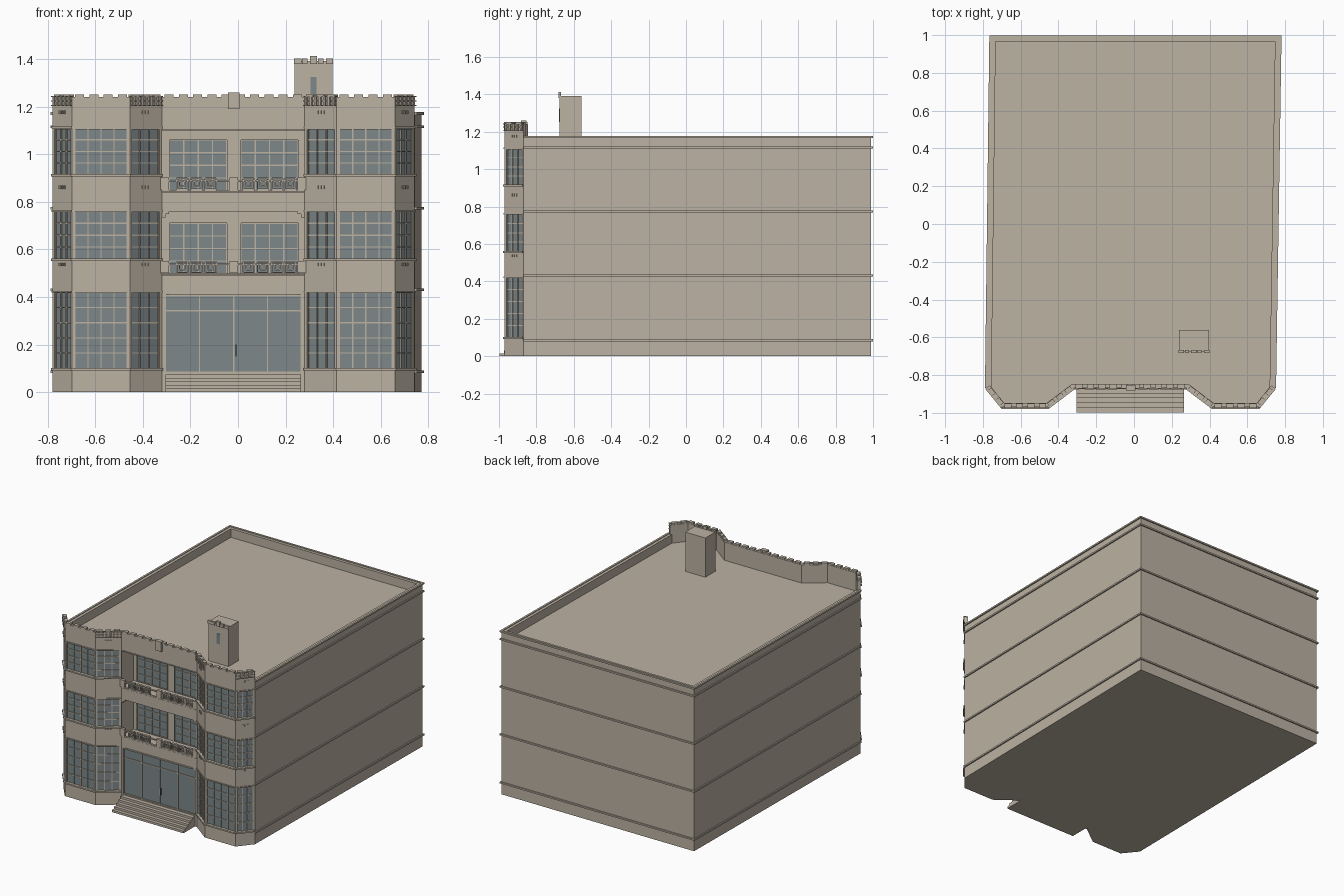
import bpy, bmesh
from mathutils import Vector

if "Cube" in bpy.data.objects:
    bpy.data.objects.remove(bpy.data.objects["Cube"], do_unlink=True)


def material(name, rgb):
    m = bpy.data.materials.new(name)
    m.use_nodes = True
    m.diffuse_color = (*rgb, 1)
    m.node_tree.nodes["Principled BSDF"].inputs["Base Color"].default_value = (*rgb, 1)
    return m


STONE = material("warm stone", (0.50, 0.445, 0.365))
GLASS = material("grey glass", (0.205, 0.242, 0.252))
BRONZE = material("dark bronze", (0.09, 0.075, 0.06))


class Part:
    """One object gathered from upright prisms."""

    def __init__(self, name, mat=STONE):
        self.name, self.mat, self.bm = name, mat, bmesh.new()

    def prism(self, pts, z0, z1):
        low = [self.bm.verts.new((p[0], p[1], z0)) for p in pts]
        top = [self.bm.verts.new((p[0], p[1], z1)) for p in pts]
        self.bm.faces.new(low[::-1])
        self.bm.faces.new(top)
        for i in range(len(pts)):
            j = (i + 1) % len(pts)
            self.bm.faces.new((low[i], low[j], top[j], top[i]))

    def ribbon(self, path, z0, z1, inner, outer):
        self.prism(offset(path, outer) + offset(path, inner)[::-1], z0, z1)

    def box(self, x0, x1, y0, y1, z0, z1):
        self.prism([(x0, y0), (x1, y0), (x1, y1), (x0, y1)], z0, z1)

    def on_wall(self, seg, u0, u1, z0, z1, d0, d1):
        # box on a wall segment: u runs along it, d points out of it
        t = (seg[1] - seg[0]).normalized()
        n = Vector((t.y, -t.x))
        self.prism([seg[0] + t * u + n * d for u, d in
                    ((u0, d1), (u1, d1), (u1, d0), (u0, d0))], z0, z1)

    def finish(self):
        bmesh.ops.recalc_face_normals(self.bm, faces=self.bm.faces)
        me = bpy.data.meshes.new(self.name)
        self.bm.to_mesh(me)
        self.bm.free()
        me.materials.append(self.mat)
        bpy.context.collection.objects.link(bpy.data.objects.new(self.name, me))


def offset(path, d):
    # mitred parallel of an open path, positive is outward
    normals = []
    for a, b in zip(path, path[1:]):
        t = (b - a).normalized()
        normals.append(Vector((t.y, -t.x)))
    out = []
    for i, p in enumerate(path):
        a, b = normals[max(i - 1, 0)], normals[min(i, len(normals) - 1)]
        out.append(p + (a + b) * (d / (1 + a.dot(b))))
    return out


def vecs(*pts):
    return [Vector(p) for p in pts]


# Plan of the building
FRONT, BAY, LOGGIA = -0.868, -0.97, -0.73
left_bay = vecs((-0.78, FRONT), (-0.697, BAY), (-0.455, BAY), (-0.32, FRONT))
right_bay = vecs((0.28, FRONT), (0.415, BAY), (0.66, BAY), (0.743, FRONT))
facade = left_bay + right_bay
sides = vecs((0.743, FRONT), (0.772, 0.99), (-0.757, 0.99), (-0.78, FRONT))
centre = [left_bay[3], right_bay[0]]
loggia = vecs((-0.32, LOGGIA), (0.28, LOGGIA))
bay_segs = [seg for bay in (left_bay, right_bay) for seg in zip(bay, bay[1:])]
SKIN = 0.015
FLOORS = [(0.10, 0.42, 5), (0.56, 0.76, 4), (0.915, 1.11, 4)]
BALCONIES = [0.49, 0.84]

# Core, set back at the two loggias
core = Part("building_core")
flush = offset(left_bay, -SKIN) + offset(right_bay, -SKIN) + sides
recessed = offset(left_bay, -SKIN) + loggia + offset(right_bay, -SKIN) + sides
for z0, z1, plan in ((0, 0.49, flush), (0.49, 0.76, recessed), (0.76, 0.84, flush),
                     (0.84, 1.10, recessed), (1.10, 1.11, flush)):
    core.prism(plan, z0, z1)
core.finish()

# Stone skin: spandrel bands on the bays and across the centre
skin = Part("facade_walls")
for bay in (left_bay, right_bay):
    for z0, z1 in ((0, 0.10), (0.42, 0.56), (0.76, 0.915)):
        skin.ribbon(bay, z0, z1, -SKIN, 0)
for z0, z1 in ((0, 0.08), (0.41, 0.49), (0.76, 0.84)):
    skin.ribbon(centre, z0, z1, -SKIN, 0)
for side in (0, 1):  # stepped corners of the lower loggia
    for w, drop in ((0.03, 0.012), (0.015, 0.025)):
        u = 0.6 - w if side else 0
        skin.on_wall(centre, u, u + w, 0.76 - drop, 0.76, -SKIN, 0)
skin.finish()

# Parapets
parapet = Part("front_parapet")
parapet.ribbon(facade, 1.105, 1.24, -0.022, 0)
for seg in zip(facade, facade[1:]):
    length = (seg[1] - seg[0]).length
    count = max(2, round(length / 0.06))
    for i in range(count):
        u = (i + 0.5) * length / count
        parapet.on_wall(seg, u - 0.019, u + 0.019, 1.24, 1.252, -0.02, 0.004)
parapet.finish()
rim = Part("roof_parapet")
rim.ribbon(sides, 1.10, 1.172, -0.025, 0)
rim.finish()

# String courses around the sides and back
course = Part("string_courses")
for z in (0.08, 0.425, 0.768, 1.11, 1.166):
    course.ribbon(sides, z, z + 0.011, -0.005, 0.009)
course.finish()

# Sills and lintels on the bays
sills = Part("bay_sills")
for bay in (left_bay, right_bay):
    for z0, z1, rows in FLOORS:
        sills.ribbon(bay, z0 - 0.008, z0 + 0.002, -SKIN, 0.009)
        sills.ribbon(bay, z1 - 0.002, z1 + 0.006, -SKIN, 0.005)
sills.ribbon(centre, 1.105, 1.112, -SKIN, 0.004)
sills.finish()

# Windows
panes = Part("window_panes", GLASS)
bars = Part("window_bars")


def window(seg, u0, u1, z0, z1, cols, rows, d, bar=0.005):
    panes.on_wall(seg, u0, u1, z0, z1, d, d + 0.004)
    for i in range(cols + 1):
        u = u0 + (u1 - u0) * i / cols
        bars.on_wall(seg, u - bar / 2, u + bar / 2, z0, z1, d, d + 0.01)
    for j in range(rows + 1):
        z = z0 + (z1 - z0) * j / rows
        bars.on_wall(seg, u0, u1, z - bar / 2, z + bar / 2, d, d + 0.009)


piers = Part("bay_piers")
for k, seg in enumerate(bay_segs):
    length = (seg[1] - seg[0]).length
    for z0, z1, rows in FLOORS:
        window(seg, 0.012, length - 0.012, z0, z1, 4 if k % 3 == 1 else 3, rows, -SKIN)
        for u in (0, length - 0.012):
            piers.on_wall(seg, u, u + 0.012, z0, z1, -SKIN, 0)
piers.finish()
for z in BALCONIES:
    for u in (0.032, 0.332):
        window(loggia, u, u + 0.241, z + 0.008, z + 0.22, 4, 4, 0)
panes.finish()
bars.finish()

# Entrance doors
door = Part("entrance_glass", GLASS)
door.on_wall(centre, 0.015, 0.585, 0.08, 0.41, -SKIN, -0.009)
door.finish()
frame = Part("entrance_frame")
for u in (0.015, 0.158, 0.303, 0.444, 0.585):
    frame.on_wall(centre, u - 0.003, u + 0.003, 0.08, 0.41, -SKIN, -0.003)
for z in (0.083, 0.342, 0.406):
    frame.on_wall(centre, 0.015, 0.585, z - 0.003, z + 0.003, -SKIN, -0.004)
for u in (0, 0.585):
    frame.on_wall(centre, u, u + 0.015, 0.08, 0.41, -SKIN, 0)
frame.on_wall(centre, 0.03, 0.57, 0.408, 0.417, -SKIN, 0.006)
frame.finish()
handle = Part("door_handle", BRONZE)
handle.on_wall(centre, 0.309, 0.314, 0.15, 0.20, -0.01, 0.004)
handle.finish()

# Entrance steps
steps = Part("entrance_steps")
for i in range(5):
    steps.box(-0.305, 0.265, -0.997 + 0.025 * i, FRONT + 0.005, 0, 0.015 * (i + 1))
steps.finish()

# Balcony rails with square key ornaments
rail = Part("balcony_rails")
for zb in BALCONIES:
    z0, z1 = zb + 0.003, zb + 0.07
    for z in (z0, z0 + 0.042):
        rail.on_wall(centre, 0, 0.6, z, z + 0.006, -0.01, 0.004)
    for u in (0.012, 0.302, 0.588):
        rail.on_wall(centre, u - 0.018, u + 0.018, z0 + 0.008, z1 - 0.008, -0.012, 0.008)
    for u in (0.085, 0.145, 0.205, 0.365, 0.425, 0.485, 0.54):
        for half, zc in ((0.023, z0 + 0.033), (0.011, z0 + 0.033)):
            for s in (-1, 1):
                rail.on_wall(centre, u + s * half - 0.003, u + s * half + 0.003,
                             zc - half, zc + half, -0.008, 0.008)
                rail.on_wall(centre, u - half, u + half, zc + s * half - 0.003,
                             zc + s * half + 0.003, -0.008, 0.008)
rail.finish()

# Ornament: parapet lattice on the slanted faces, small bricks on spandrels
lattice = Part("parapet_lattice")
bricks = Part("spandrel_bricks")
for k, seg in enumerate(bay_segs):
    length = (seg[1] - seg[0]).length
    if k % 3 == 1:
        continue
    for z in (1.203, 1.222, 1.240):
        lattice.on_wall(seg, 0, length, z, z + 0.005, -0.002, 0.009)
    count = round(length / 0.025)
    for i in range(count):
        u = (i + 0.5) * length / count
        lattice.on_wall(seg, u - 0.005, u + 0.005, 1.205, 1.243, -0.002, 0.008)
    for z in (0.53, 0.855, 1.17):
        for i in range(3):
            u = length / 2 + (i - 1) * 0.016
            bricks.on_wall(seg, u - 0.004, u + 0.004, z, z + 0.014, -0.002, 0.004)
lattice.finish()
bricks.finish()

# Crest block on the parapet
crest = Part("crest_block")
crest.on_wall(centre, 0.277, 0.327, 1.19, 1.26, -0.015, 0.014)
crest.finish()

# Roof tower
tower = Part("roof_tower")
tower.box(0.238, 0.398, -0.675, -0.56, 1.10, 1.392)
for i in range(5):
    x = 0.236 + i * 0.0335
    tower.box(x, x + 0.03 - 0.008 * (i % 2), -0.683, -0.667, 1.38, 1.402 + 0.012 * (i == 2))
tower.finish()
slit = Part("tower_window", GLASS)
slit.box(0.305, 0.331, -0.679, -0.67, 1.253, 1.325)
slit.finish()
